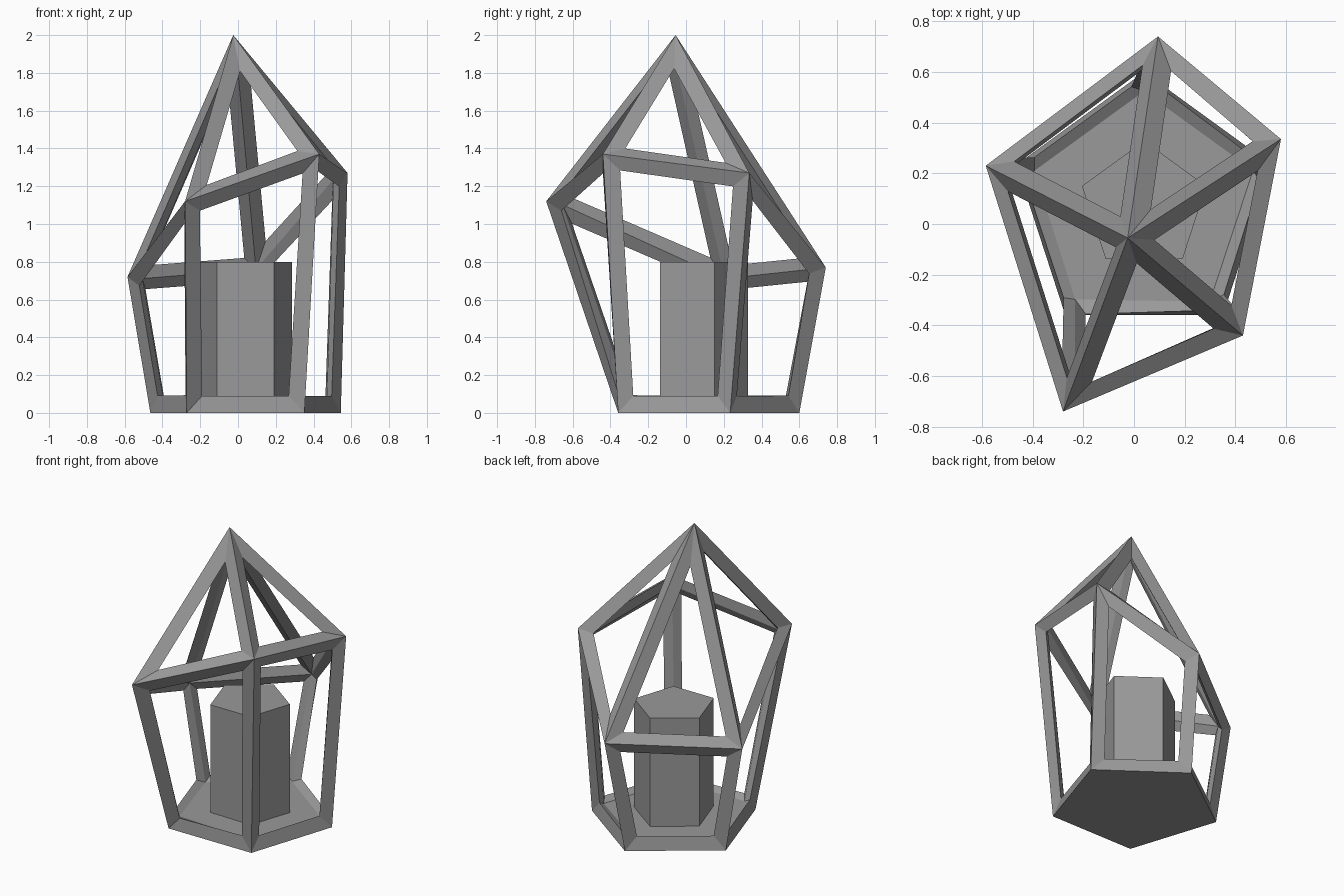
import bpy, bmesh
from math import sin, cos, radians
from mathutils import Vector

cube = bpy.data.objects.get("Cube")
if cube:
    bpy.data.objects.remove(cube, do_unlink=True)

grey = bpy.data.materials.new("mid grey")
grey.use_nodes = True
colour = (0.32, 0.32, 0.32, 1)
grey.diffuse_color = colour
grey.node_tree.nodes["Principled BSDF"].inputs["Base Color"].default_value = colour

BAR = 0.066       # bar width and depth
CENTRE = Vector((0.04, 0.07, 0))


def pentagon(radius, z):
    """Five corners, counter-clockwise, starting at front right of the base."""
    angles = [radians(-54 + 72 * i) for i in range(5)]
    return [CENTRE + Vector((radius * cos(a), radius * sin(a), z)) for a in angles]


def add_object(name, bm):
    bmesh.ops.recalc_face_normals(bm, faces=bm.faces)
    mesh = bpy.data.meshes.new(name)
    bm.to_mesh(mesh)
    bm.free()
    mesh.materials.append(grey)
    obj = bpy.data.objects.new(name, mesh)
    bpy.context.collection.objects.link(obj)


def prism(name, radius, bottom, top):
    bm = bmesh.new()
    low = [bm.verts.new(p) for p in pentagon(radius, bottom)]
    high = [bm.verts.new(p) for p in pentagon(radius, top)]
    bm.faces.new(low)
    bm.faces.new(high)
    for i in range(5):
        j = (i + 1) % 5
        bm.faces.new((low[i], low[j], high[j], high[i]))
    add_object(name, bm)


# Outer shell: regular base, uneven shoulder ring, off-centre peak
shell = bmesh.new()
shoulder = [(0.43, -0.44, 1.37), (0.58, 0.335, 1.27), (0.095, 0.74, 0.77),
            (-0.585, 0.23, 0.72), (-0.28, -0.74, 1.12)]
base = [shell.verts.new(p) for p in pentagon(0.53, 0)]
ring = [shell.verts.new(p) for p in shoulder]
peak = shell.verts.new((-0.025, -0.055, 2))
for i in range(5):
    j = (i + 1) % 5
    shell.faces.new((base[i], base[j], ring[j], ring[i]))
    shell.faces.new((ring[i], ring[j], peak))
floor = shell.faces.new(base[::-1])
shell.normal_update()
shell.verts.index_update()

# Frame: every shell edge becomes a four-sided bar, the base stays closed
frame = bmesh.new()
outer, inner, depth = [], [], []
for v in shell.verts:
    inward = -v.normal * BAR * v.calc_shell_factor()
    depth.append(inward)
    outer.append(frame.verts.new(v.co))
    inner.append(frame.verts.new(v.co + inward))
for face in shell.faces:
    ids = [v.index for v in face.verts]
    if face == floor:
        frame.faces.new([outer[i] for i in ids])
        frame.faces.new([inner[i] for i in reversed(ids)])
        continue
    rim = []
    for loop in face.loops:
        co = loop.vert.co
        a = (loop.link_loop_next.vert.co - co).normalized()
        b = (loop.link_loop_prev.vert.co - co).normalized()
        inset = (a + b).normalized() * BAR / sin(a.angle(b) / 2)
        rim.append(frame.verts.new(co + inset + depth[loop.vert.index] * 0.4))
    for k in range(len(ids)):
        n = (k + 1) % len(ids)
        i, j = ids[k], ids[n]
        frame.faces.new((outer[i], outer[j], rim[n], rim[k]))
        frame.faces.new((inner[j], inner[i], rim[k], rim[n]))
floor_height = inner[0].co.z
add_object("lantern_frame", frame)
shell.free()

# Candle standing on the floor
prism("candle", 0.258, floor_height - 0.01, 0.8)
